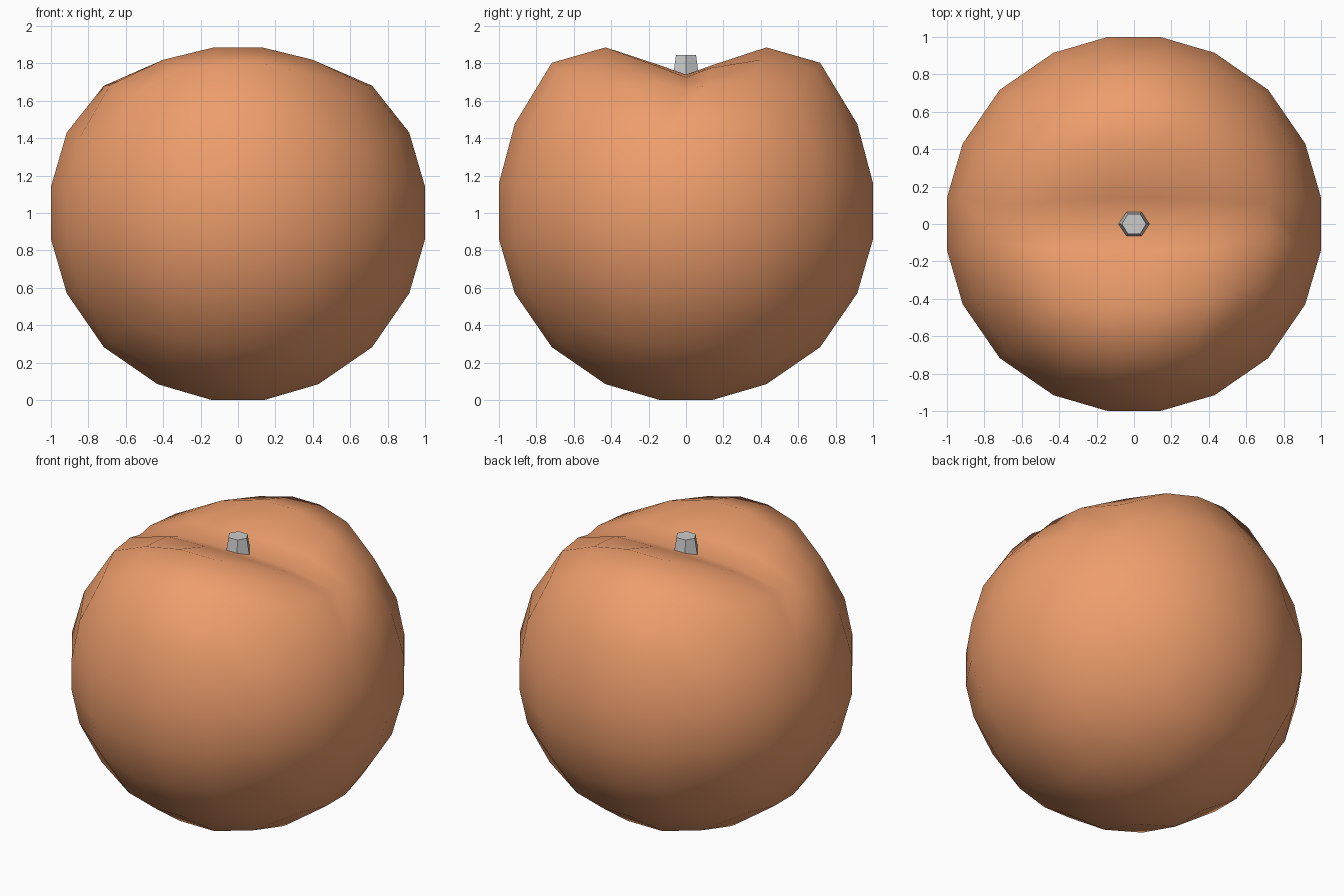
import bpy, bmesh
from mathutils import Vector

if "Cube" in bpy.data.objects:
    bpy.data.objects.remove(bpy.data.objects["Cube"])

R = 1.0195


def add_object(name, bm):
    mesh = bpy.data.meshes.new(name)
    bmesh.ops.recalc_face_normals(bm, faces=bm.faces)
    bm.to_mesh(mesh)
    bm.free()
    obj = bpy.data.objects.new(name, mesh)
    bpy.context.collection.objects.link(obj)
    return obj


def spread(c):
    # even cube grid position -> position that projects to the sphere rings
    a = abs(c)
    v = 0.1405 if a < 0.3 else (0.47 if a < 0.8 else 1.0)
    return v if c > 0 else -v


# Fruit body: cube sphere, 5 x 5 faces per side
bm = bmesh.new()
bmesh.ops.create_cube(bm, size=2)
bmesh.ops.subdivide_edges(bm, edges=bm.edges[:], cuts=4, use_grid_fill=True)
for v in bm.verts:
    v.co = Vector([spread(c) for c in v.co]).normalized() * R + Vector((0, 0, 1))

# Extra loop along the crease on the upper half
upper = [f for f in bm.faces if f.calc_center_median().z > 1.62]
geom = set(upper)
for f in upper:
    geom.update(f.edges)
    geom.update(f.verts)
bmesh.ops.bisect_plane(bm, geom=list(geom), plane_co=(0, 0, 0), plane_no=(0, 1, 0))

# Crease running along x over the top, with raised lobes front and back
for v in bm.verts:
    x, y, z = v.co
    ax, ay = abs(x), abs(y)
    ring = 0 if ax < 0.25 else (1 if ax < 0.55 else 2)
    if z > 1.6 and ay < 0.04:
        v.co.z = (1.74, 1.725, 1.66)[ring]
    elif z > 1.6 and ay < 0.25:
        v.co.z = (1.79, 1.775, 1.68)[ring]
    elif z > 1.75 and ay < 0.55:
        v.co.z -= 0.03
    elif z > 1.05 and ay > 0.55:
        lift = 0.09 if z > 1.6 else (0.05 if z > 1.3 else 0.02)
        v.co.z += lift * (1 - 0.5 * ax)

for f in bm.faces:
    f.smooth = True
body = add_object("fruit_body", bm)
skin = bpy.data.materials.new("orange_skin")
skin.diffuse_color = (0.85, 0.34, 0.15, 1)
skin.use_nodes = True
skin.node_tree.nodes["Principled BSDF"].inputs["Base Color"].default_value = skin.diffuse_color
body.data.materials.append(skin)

# Stem: short tapered six-sided stub
bm = bmesh.new()
bmesh.ops.create_cone(bm, cap_ends=True, segments=6, radius1=0.09, radius2=0.065, depth=0.15)
xs = [v.co.x for v in bm.verts]
ys = [v.co.y for v in bm.verts]
turned = max(ys) > max(xs)
for v in bm.verts:
    if turned:
        v.co.x, v.co.y = v.co.y, -v.co.x
    v.co.y *= 0.95
    v.co.z += 1.77
add_object("stem", bm)
